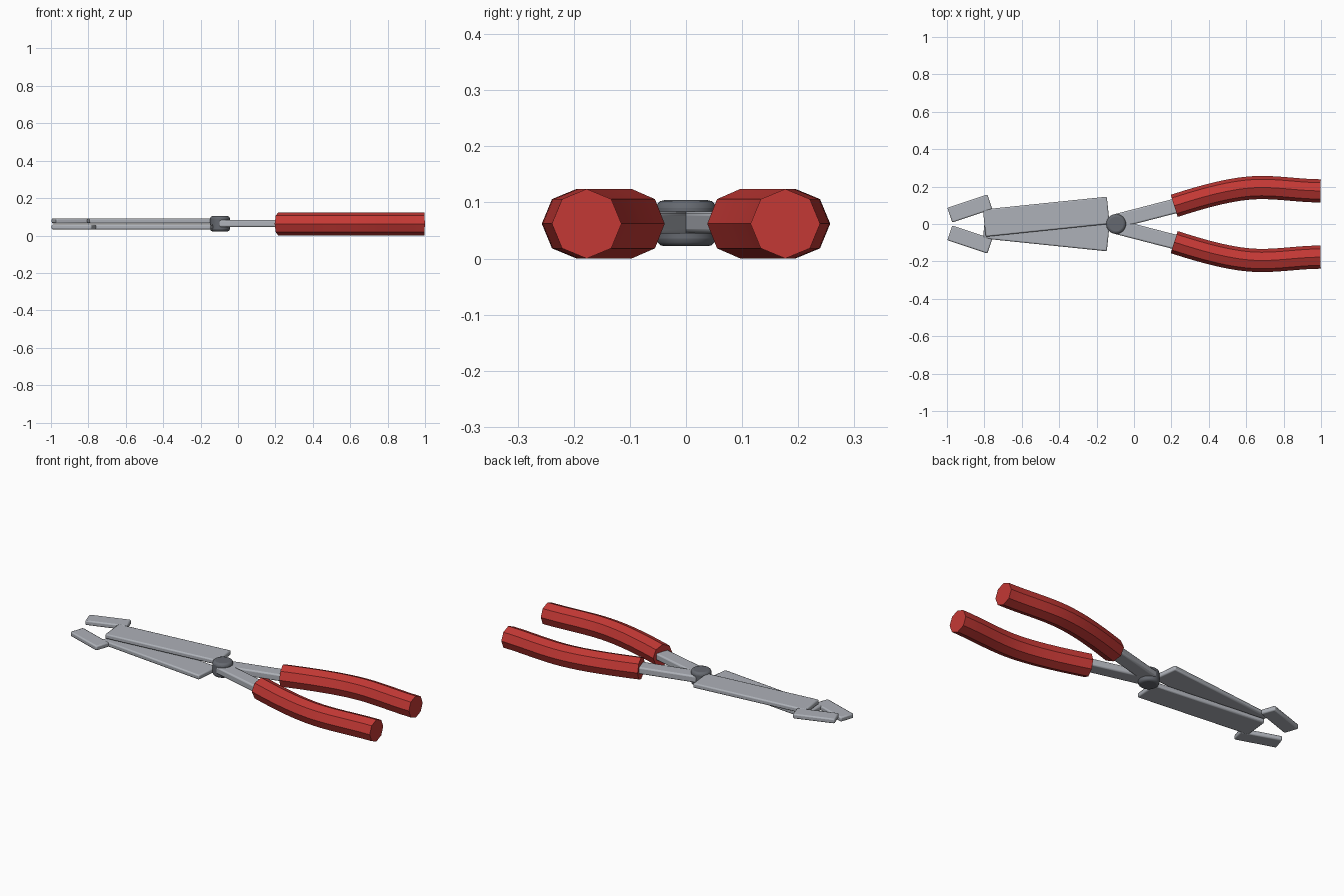
import bpy, math

if "Cube" in bpy.data.objects:
    bpy.data.objects.remove(bpy.data.objects["Cube"])

Z = 0.062  # mid height of the tool


def material(name, rgb):
    m = bpy.data.materials.new(name)
    m.diffuse_color = (*rgb, 1)
    m.use_nodes = True
    m.node_tree.nodes["Principled BSDF"].inputs["Base Color"].default_value = m.diffuse_color
    return m


steel = material("steel", (0.42, 0.44, 0.48))
dark = material("dark_steel", (0.13, 0.14, 0.16))
red = material("red_grip", (0.55, 0.04, 0.035))


def finish(ob, name, mat, bevel=0.0, segments=2):
    ob.name = name
    ob.data.materials.append(mat)
    if bevel:
        b = ob.modifiers.new("bevel", 'BEVEL')
        b.width, b.segments = bevel, segments
        b.limit_method = 'ANGLE'
    bpy.ops.object.shade_smooth_by_angle(angle=math.radians(40))
    return ob


def bar(name, centre, size, angle, bevel):
    bpy.ops.mesh.primitive_cube_add(size=1, location=centre, rotation=(0, 0, angle))
    ob = bpy.context.object
    ob.scale = size
    bpy.ops.object.transform_apply(location=False, rotation=False, scale=True)
    return finish(ob, name, steel, bevel)


def grip(name, s):
    # curved eight-sided sleeve
    cu = bpy.data.curves.new(name, 'CURVE')
    cu.dimensions = '3D'
    cu.bevel_depth, cu.bevel_resolution = 0.062, 2
    cu.use_fill_caps = True
    cu.resolution_u = 12
    sp = cu.splines.new('BEZIER')
    sp.bezier_points.add(2)
    path = [((0.15, 0.078), (0.215, 0.097), (0.38, 0.15)),
            ((0.54, 0.195), (0.68, 0.195), (0.79, 0.195)),
            ((0.88, 0.178), (0.998, 0.177), (1.1, 0.176))]
    for p, (l, c, r) in zip(sp.bezier_points, path):
        p.handle_left_type = p.handle_right_type = 'FREE'
        p.handle_left = (l[0], s * l[1], Z)
        p.co = (c[0], s * c[1], Z)
        p.handle_right = (r[0], s * r[1], Z)
    ob = bpy.data.objects.new(name, cu)
    bpy.context.collection.objects.link(ob)
    bpy.ops.object.select_all(action='DESELECT')
    ob.select_set(True)
    bpy.context.view_layer.objects.active = ob
    bpy.ops.object.convert(target='MESH')
    ob = bpy.context.object
    finish(ob, name, red)
    bpy.ops.object.shade_smooth_by_angle(angle=math.radians(50))


# Two mirrored halves, jaws stacked in two layers
for s, side in ((1, "left"), (-1, "right")):
    layer = Z + s * 0.0165
    bar(side + "_jaw", (-0.469, s * 0.039, layer), (0.666, 0.146, 0.027),
        s * math.radians(5.9), 0.007)
    bar(side + "_jaw_tip", (-0.878, s * 0.083, layer), (0.226, 0.083, 0.027),
        s * math.radians(18.5), 0.007)
    bar(side + "_shank", (0.08, s * 0.06, Z + 0.002), (0.36, 0.078, 0.039),
        s * math.radians(14.5), 0.008)
    grip(side + "_grip", s)

# Pivot rivet
bpy.ops.mesh.primitive_cylinder_add(vertices=32, radius=0.053, depth=0.082,
                                    location=(-0.096, 0, Z + 0.001))
finish(bpy.context.object, "pivot", dark, 0.014, 3)
